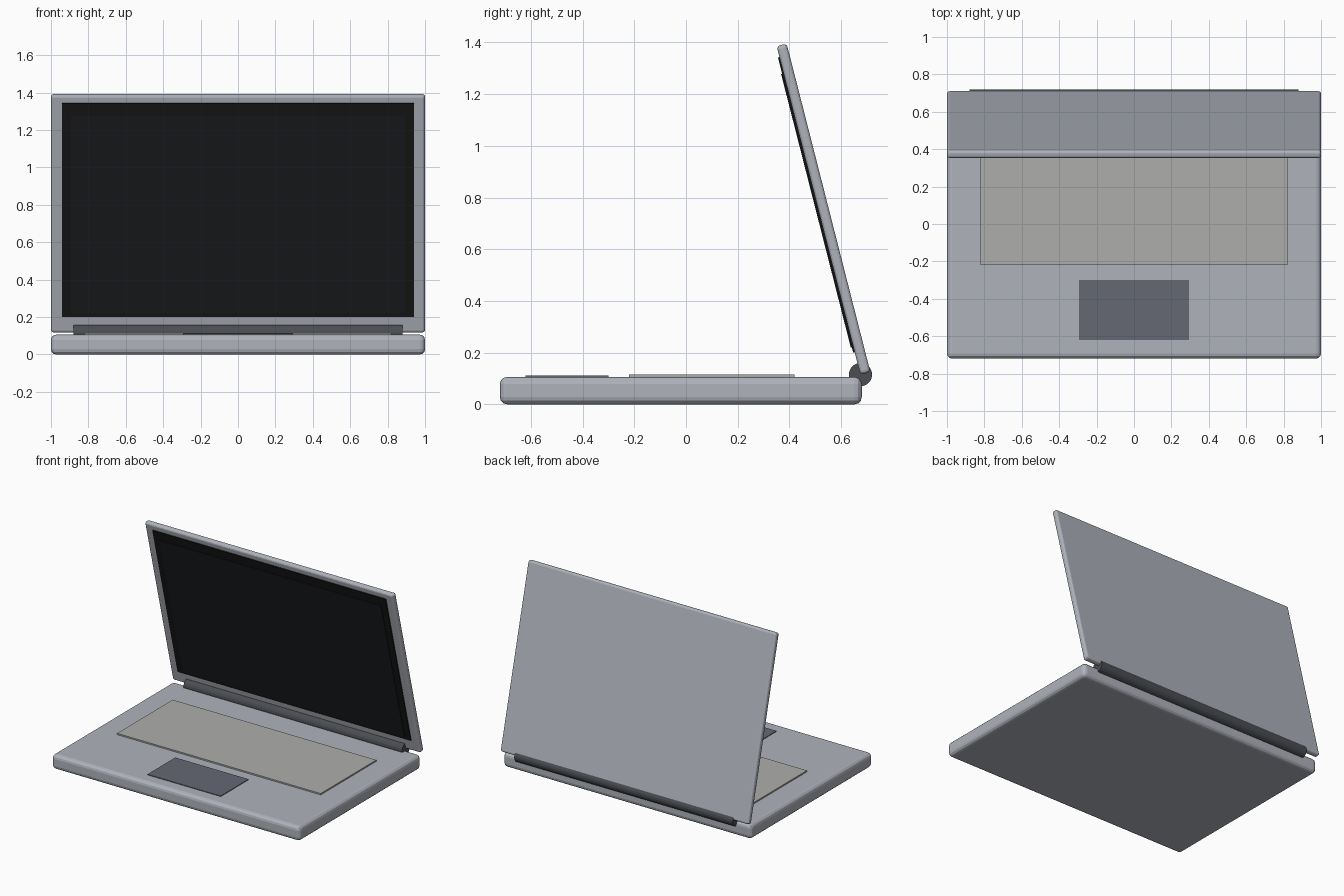
import bpy, math
from mathutils import Matrix, Vector

if "Cube" in bpy.data.objects:
    bpy.data.objects.remove(bpy.data.objects["Cube"])

TILT = math.radians(14.3)
LID = Matrix.Translation((0, 0.532, 0.755)) @ Matrix.Rotation(TILT, 4, 'X')


def material(name, rgb):
    m = bpy.data.materials.new(name)
    m.diffuse_color = (*rgb, 1)
    m.use_nodes = True
    m.node_tree.nodes["Principled BSDF"].inputs["Base Color"].default_value = m.diffuse_color
    return m


BODY = material("body_grey", (0.43, 0.45, 0.50))
HINGE = material("hinge_dark", (0.07, 0.075, 0.085))
KEYS = material("key_grey", (0.42, 0.42, 0.41))
PAD = material("pad_grey", (0.13, 0.14, 0.175))
BLACK = material("bezel_black", (0.008, 0.008, 0.009))
GLASS = material("display_black", (0.010, 0.011, 0.013))


def box(name, low, high, mat, bevel=0, segments=3, frame=None):
    """Box between two corners, optionally bevelled and placed in a frame."""
    low, high = Vector(low), Vector(high)
    bpy.ops.mesh.primitive_cube_add(size=1)
    ob = bpy.context.object
    ob.name = name
    ob.data.transform(Matrix.Translation((low + high) / 2) @ Matrix.Diagonal((*(high - low), 1)))
    ob.data.materials.append(mat)
    if bevel:
        mod = ob.modifiers.new("rounded_edges", 'BEVEL')
        mod.width, mod.segments = bevel, segments
    if frame:
        ob.matrix_world = frame
    return ob


# Lower body with keyboard and trackpad
box("base", (-1, -0.72, 0), (1, 0.68, 0.106), BODY, 0.028)
box("keyboard", (-0.82, -0.22, 0.09), (0.82, 0.42, 0.116), KEYS)
box("trackpad", (-0.295, -0.62, 0.09), (0.295, -0.30, 0.111), PAD)

# Hinge barrel
bpy.ops.mesh.primitive_cylinder_add(vertices=20, radius=0.045, depth=1.76,
                                    location=(0, 0.675, 0.115), rotation=(0, math.pi / 2, 0))
bpy.context.object.name = "hinge"
bpy.context.object.data.materials.append(HINGE)

# Lid, bezel and display, all in the tilted lid frame
box("lid", (-1, -0.02, -0.656), (1, 0.02, 0.656), BODY, 0.014, 3, LID)
box("bezel", (-0.94, -0.026, -0.566), (0.94, 0, 0.612), BLACK, frame=LID)
box("display", (-0.893, -0.030, -0.546), (0.893, 0, 0.546), GLASS, frame=LID)
